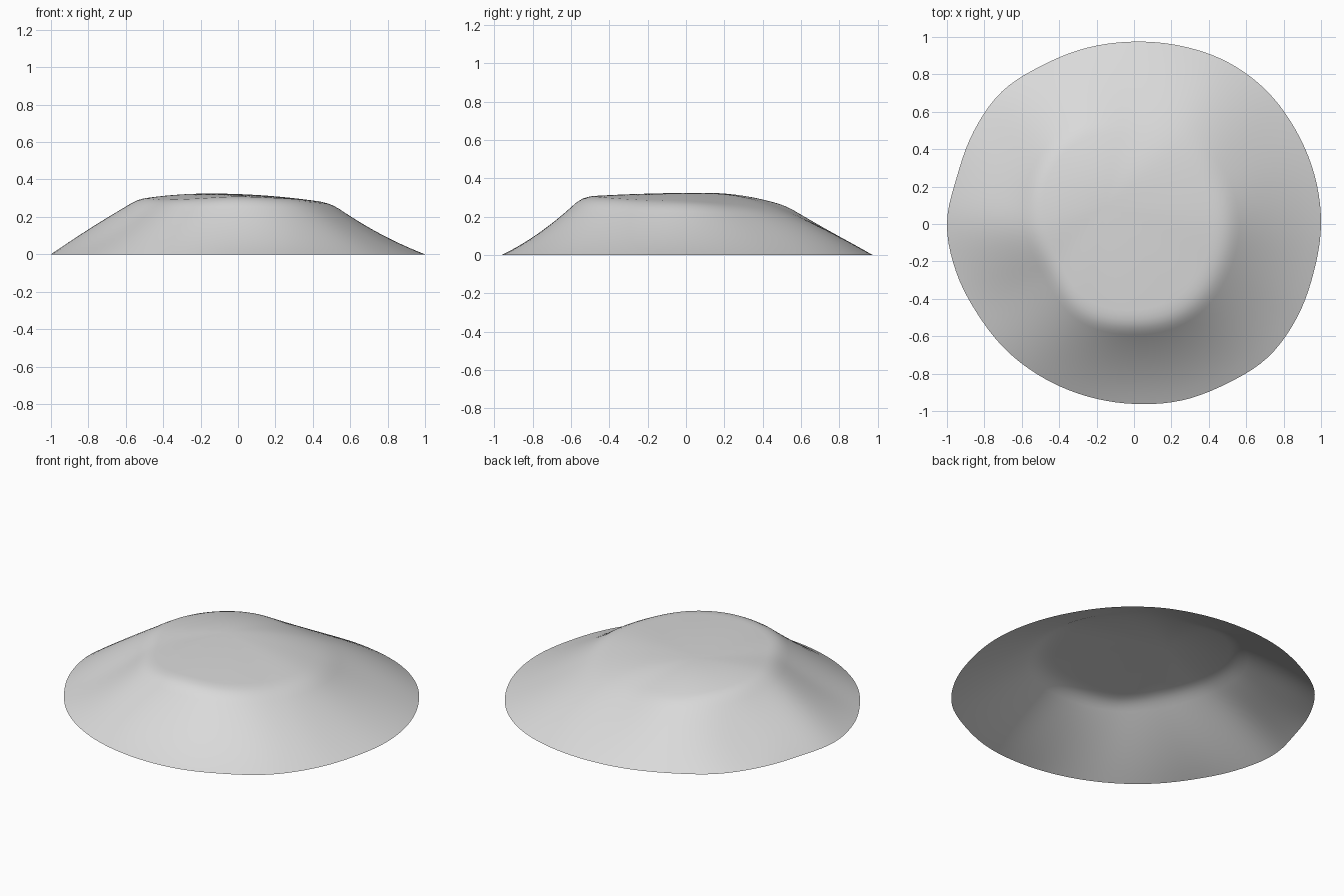
import bpy, bmesh, math
from mathutils import Vector

cube = bpy.data.objects.get("Cube")
if cube:
    bpy.data.objects.remove(cube)

# Values around the hill, evenly spaced anticlockwise from +x
RIM = [1, 1, 1, 1.005, 1, .985, .975, .975, .98, 1, .99, .98,
       1, .985, .965, .96, .955, .955, .962, .977, .987, 1.01, 1.005, .995]
EDGE_RADIUS = [.5, .5, .53, .52, .58, .57, .53, .5, .545, .54, .54, .51]
EDGE_HEIGHT = [.27, .25, .235, .24, .26, .28, .295, .285, .29, .305, .295, .28]
MID_HEIGHT = [.115, .12, .132, .125, .135, .12, .155, .125, .14, .127, .125, .12]
PEAK = Vector((-.15, .1, .325))
SEGMENTS, RINGS, SOFT = 120, 48, .035


def around(values, angle):
    """Smooth periodic interpolation of a ring of values."""
    n = len(values)
    f = (angle / math.tau * n) % n
    i, t = int(f), f % 1
    a, b, c, d = (values[(i + k) % n] for k in (-1, 0, 1, 2))
    return b + t / 2 * (c - a + t * (2 * a - 5 * b + 4 * c - d + t * (3 * (b - c) + d - a)))


def surface(s, angle):
    """Plateau for the inner half of s, sloping flank for the outer half."""
    direction = Vector((math.cos(angle), math.sin(angle), 0))
    radius = around(EDGE_RADIUS, angle)
    height = around(EDGE_HEIGHT, angle)
    edge = direction * radius
    if s < .5:
        u = s * 2
        p = PEAK.lerp(edge, u)
        p.z = PEAK.z - (PEAK.z - height) * u * u
        return p
    u = s * 2 - 1
    p = edge.lerp(direction * around(RIM, angle), u)
    bulge = around(MID_HEIGHT, angle) - height / 2
    p.z = height * (1 - u) + 4 * u * (1 - u) * bulge
    return p


def softened(s, angle):
    """Average neighbouring samples to round the plateau edge."""
    d = min(SOFT, s, 1 - s)
    return sum((surface(s + k * d, angle) for k in (-1, 0, 1)), Vector()) / 3


# Open hill shell
bm = bmesh.new()
top = bm.verts.new(PEAK)
rings = [[bm.verts.new(softened(r / RINGS, math.tau * k / SEGMENTS))
          for k in range(SEGMENTS)] for r in range(1, RINGS + 1)]
for k in range(SEGMENTS):
    n = (k + 1) % SEGMENTS
    bm.faces.new((top, rings[0][k], rings[0][n]))
    for inner, outer in zip(rings, rings[1:]):
        bm.faces.new((inner[k], outer[k], outer[n], inner[n]))
for face in bm.faces:
    face.smooth = True
mesh = bpy.data.meshes.new("hill")
bm.to_mesh(mesh)
bm.free()
hill = bpy.data.objects.new("hill", mesh)
bpy.context.collection.objects.link(hill)

# Plain stone colour
stone = bpy.data.materials.new("light_grey")
stone.use_nodes = True
colour = (.7, .7, .7, 1)
stone.diffuse_color = colour
stone.node_tree.nodes["Principled BSDF"].inputs["Base Color"].default_value = colour
mesh.materials.append(stone)
